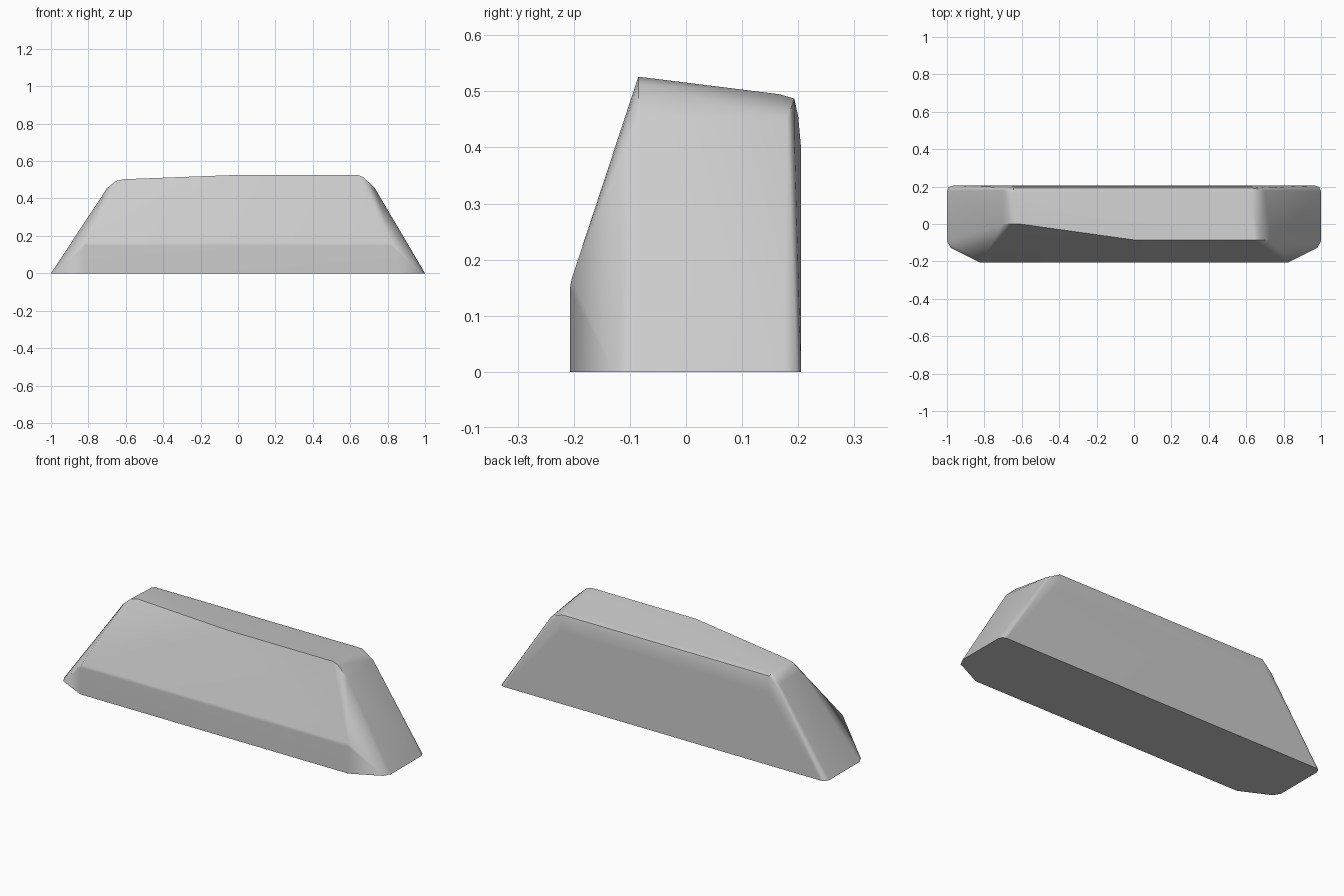
import bpy, bmesh, math

cube = bpy.data.objects.get("Cube")
if cube:
    bpy.data.objects.remove(cube, do_unlink=True)

grey = bpy.data.materials.new("plain grey")
grey.use_nodes = True
grey.diffuse_color = (0.6, 0.6, 0.6, 1)
grey.node_tree.nodes["Principled BSDF"].inputs["Base Color"].default_value = grey.diffuse_color

# Foot outline and front ridge, the same on both ends
half = [(0.97, 0.205, 0), (0.99, 0.198, 0), (1, 0.175, 0), (1, -0.09, 0),
        (0.98, -0.128, 0), (0.82, -0.207, 0),
        (0.82, -0.207, 0.148), (0.816, -0.204, 0.165)]
points = [(s * x, y, z) for s in (-1, 1) for x, y, z in half]

# Top front edge: steps back towards the right end
points += [(-0.70, 0, 0.455), (-0.655, 0, 0.493), (-0.61, 0, 0.503),
           (0, -0.085, 0.526), (0.64, -0.085, 0.526),
           (0.67, -0.085, 0.514), (0.73, -0.085, 0.458)]

# Softened top back edge and its end corners
points += [(x, y, z) for x in (-0.645, 0.625)
           for y, z in ((0.165, 0.495), (0.193, 0.487), (0.2, 0.455), (0.205, 0.4))]
points += [(s * 0.70, y, z) for s in (-1, 1)
           for y, z in ((0.18, 0.45), (0.193, 0.43))]

# Wrap the points into one solid block
bm = bmesh.new()
for p in points:
    bm.verts.new(p)
hull = bmesh.ops.convex_hull(bm, input=bm.verts)
loose = [v for v in bm.verts if not v.link_faces]
bmesh.ops.delete(bm, geom=loose, context='VERTS')
bmesh.ops.dissolve_limit(bm, angle_limit=math.radians(1), verts=bm.verts, edges=bm.edges)
bmesh.ops.recalc_face_normals(bm, faces=bm.faces)
mesh = bpy.data.meshes.new("sloped_block")
bm.to_mesh(mesh)
bm.free()
mesh.materials.append(grey)

block = bpy.data.objects.new("sloped_block", mesh)
bpy.context.collection.objects.link(block)
bpy.context.view_layer.objects.active = block
block.select_set(True)
bpy.ops.object.shade_smooth_by_angle(angle=math.radians(35))
weighted = block.modifiers.new("even_shading", 'WEIGHTED_NORMAL')
weighted.keep_sharp = True
